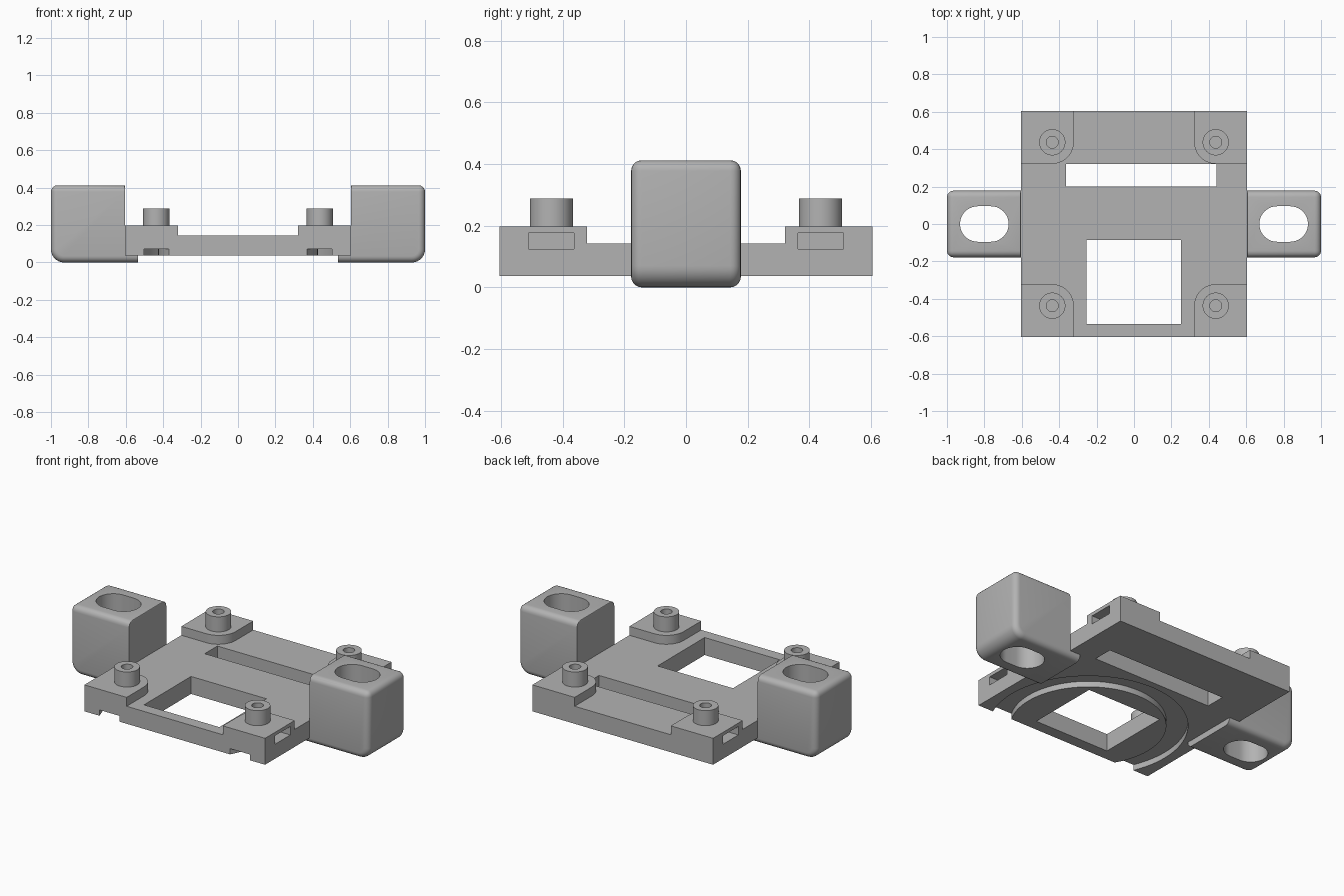
import bpy, bmesh, math

if "Cube" in bpy.data.objects:
    bpy.data.objects.remove(bpy.data.objects["Cube"])

grey = bpy.data.materials.new("light grey")
grey.diffuse_color = (0.45, 0.45, 0.45, 1)
grey.use_nodes = True
grey.node_tree.nodes["Principled BSDF"].inputs["Base Color"].default_value = grey.diffuse_color


def prism(name, pts, z0, z1):
    """Extrude a plan outline from z0 to z1."""
    bm = bmesh.new()
    face = bm.faces.new([bm.verts.new((x, y, z0)) for x, y in pts])
    top = bmesh.ops.extrude_face_region(bm, geom=[face])["geom"]
    bmesh.ops.translate(bm, vec=(0, 0, z1 - z0),
                        verts=[v for v in top if isinstance(v, bmesh.types.BMVert)])
    bmesh.ops.recalc_face_normals(bm, faces=bm.faces)
    me = bpy.data.meshes.new(name)
    bm.to_mesh(me)
    bm.free()
    me.materials.append(grey)
    ob = bpy.data.objects.new(name, me)
    bpy.context.collection.objects.link(ob)
    return ob


def box(name, x0, x1, y0, y1, z0, z1):
    return prism(name, [(x0, y0), (x1, y0), (x1, y1), (x0, y1)], z0, z1)


def arc(cx, cy, r, a0, a1, n):
    return [(cx + r * math.cos(math.radians(a0 + (a1 - a0) * i / n)),
             cy + r * math.sin(math.radians(a0 + (a1 - a0) * i / n))) for i in range(n + 1)]


def disc(name, cx, cy, r, z0, z1, n=48):
    return prism(name, arc(cx, cy, r, 0, 360, n)[:-1], z0, z1)


def combine(ob, other, op="DIFFERENCE"):
    """Apply a boolean and remove the helper."""
    mod = ob.modifiers.new("bool", "BOOLEAN")
    mod.operation, mod.object, mod.solver = op, other, "EXACT"
    bpy.context.view_layer.objects.active = ob
    bpy.ops.object.modifier_apply(modifier=mod.name)
    bpy.data.objects.remove(other)


def bevel(ob, test, width, segments):
    """Round the edges whose two end points pass the test."""
    bm = bmesh.new()
    bm.from_mesh(ob.data)
    edges = [e for e in bm.edges
             if e.calc_face_angle(0) > 0.5 and test(e.verts[0].co, e.verts[1].co)]
    bmesh.ops.bevel(bm, geom=edges, offset=width, segments=segments, profile=0.5,
                    affect="EDGES", clamp_overlap=True)
    bm.to_mesh(ob.data)
    bm.free()


def smooth(ob):
    bpy.ops.object.select_all(action="DESELECT")
    ob.select_set(True)
    bpy.context.view_layer.objects.active = ob
    bpy.ops.object.shade_smooth_by_angle(angle=math.radians(30))


HALF, POST = 0.605, 0.437
corners = [(sx, sy) for sx in (-1, 1) for sy in (-1, 1)]

# Base plate with raised corner pads
plate = box("base_plate", -HALF, HALF, -HALF, HALF, 0.037, 0.143)
for sx, sy in corners:
    outline = [(HALF, 0.322), (HALF, HALF), (0.322, HALF)] + arc(POST, POST, 0.115, 180, 270, 12)
    pad = prism("pad", [(sx * x, sy * y) for x, y in outline], 0.09, 0.197)
    combine(plate, pad, "UNION")

# Openings in the plate
combine(plate, box("window", -0.255, 0.25, -0.535, -0.085, -0.1, 0.4))
combine(plate, box("slot", -0.363, 0.442, 0.2, 0.321, -0.1, 0.4))

# Curved groove in the underside
groove = disc("groove", 0, -0.39, 0.547, -0.05, 0.072, 96)
combine(groove, disc("island", 0, -0.39, 0.428, -0.1, 0.2, 96))
combine(plate, groove)

# Screw posts, their holes and the side nut pockets
for sx, sy in corners:
    x, y = sx * POST, sy * POST
    post = disc("screw_post", x, y, 0.07, 0.197, 0.288)
    combine(post, disc("hole", x, y, 0.032, 0.1, 0.4, 32))
    smooth(post)
    combine(plate, disc("hole", x, y, 0.032, 0.15, 0.4, 32))
    x0, x1 = sorted((sx * 0.36, sx * 0.7))
    combine(plate, box("nut_pocket", x0, x1, y - 0.074, y + 0.074, 0.125, 0.176))
smooth(plate)

# Rounded side blocks with an oblong hole, and the tongues joining them to the plate
for s in (-1, 1):
    x0, x1 = sorted((s * HALF, s))
    block = box("side_block", x0, x1, -0.178, 0.178, 0, 0.412)
    bevel(block, lambda a, b: all(abs(v.x) > 0.99 and v.z < 0.01 for v in (a, b)), 0.07, 8)
    bevel(block, lambda a, b: not (abs(a.x) < 0.61 and abs(b.x) < 0.61), 0.034, 5)
    bevel(block, lambda a, b: all(abs(v.x) < 0.61 and v.z > 0.4 for v in (a, b)), 0.015, 3)
    oblong = arc(s * 0.8 + 0.035, 0, 0.095, -90, 90, 20) + arc(s * 0.8 - 0.035, 0, 0.095, 90, 270, 20)
    combine(block, prism("oblong", oblong, -0.1, 0.6))
    smooth(block)
    x0, x1 = sorted((s * 0.535, s * 0.64))
    tongue = box("block_tongue", x0, x1, -0.178, 0.178, 0, 0.14)
    bevel(tongue, lambda a, b: a.z < 0.01 and b.z < 0.01 and abs(a.y - b.y) < 0.01, 0.034, 5)
    smooth(tongue)
